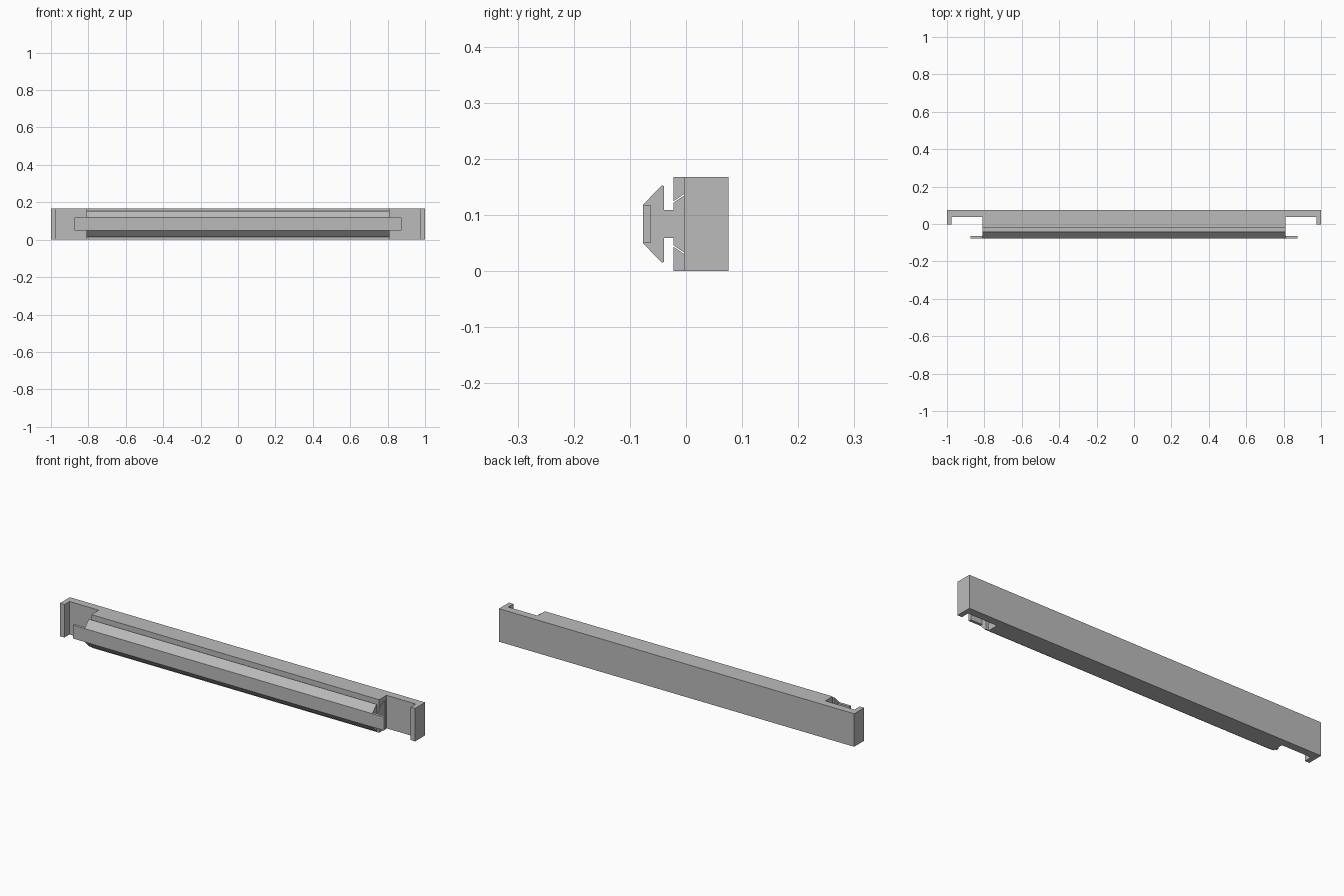
import bpy
import bmesh
from mathutils import Vector

cube = bpy.data.objects.get("Cube")
if cube:
    bpy.data.objects.remove(cube, do_unlink=True)

grey = bpy.data.materials.new("plain grey")
grey.use_nodes = True
colour = (0.5, 0.5, 0.5, 1)
grey.diffuse_color = colour
grey.node_tree.nodes["Principled BSDF"].inputs["Base Color"].default_value = colour

MID = 0.084       # height of the slide axis
HEIGHT = 0.168
HALF = 0.81       # half length of the sliding section


def extrude(name, points, depth):
    """Sweep a closed outline of 3D points along the depth vector."""
    bm = bmesh.new()
    face = bm.faces.new([bm.verts.new(p) for p in points])
    swept = bmesh.ops.extrude_face_region(bm, geom=[face])["geom"]
    bmesh.ops.translate(bm, vec=Vector(depth),
                        verts=[v for v in swept if isinstance(v, bmesh.types.BMVert)])
    bmesh.ops.recalc_face_normals(bm, faces=bm.faces)
    mesh = bpy.data.meshes.new(name)
    bm.to_mesh(mesh)
    bm.free()
    mesh.materials.append(grey)
    obj = bpy.data.objects.new(name, mesh)
    bpy.context.collection.objects.link(obj)
    return obj


def rail(name, half_profile, half_length):
    """Mirror a (y, half height) profile about the axis and run it along x."""
    loop = [(y, MID + h) for y, h in half_profile]
    loop += [(y, MID - h) for y, h in reversed(half_profile)]
    return extrude(name, [(-half_length, y, z) for y, z in loop],
                   (2 * half_length, 0, 0))


# Housing: plan outline with end lips, open pockets and a central block
right_half = [(1, 0.076), (1, -0.004), (0.975, -0.004), (0.975, 0.037),
              (HALF, 0.037), (HALF, -0.022)]
plan = right_half + [(-x, y) for x, y in reversed(right_half)]
housing = extrude("housing", [(x, y, 0) for x, y in plan], (0, 0, HEIGHT))

# Dovetail slot through the central block
slot = rail("slot_cutter", [(-0.032, 0.034), (0.012, 0.064), (0.028, 0.064)], 0.85)
slot.hide_render = True
slot.hide_viewport = True
slot.display_type = "WIRE"
cut = housing.modifiers.new("dovetail slot", "BOOLEAN")
cut.operation = "DIFFERENCE"
cut.solver = "EXACT"
cut.object = slot

# Sliding rail: bevelled nose, narrow neck and dovetail inside the slot
rail("sliding_rail", [(-0.077, 0.034), (-0.043, 0.069), (-0.039, 0.067),
                      (-0.039, 0.025), (-0.022, 0.025), (-0.022, 0.038),
                      (0.011, 0.0605), (0.025, 0.0605)], HALF)

# Front strip reaching past both rail ends
for side, name in ((1, "left_strip_end"), (-1, "right_strip_end")):
    extrude(name, [(side * HALF, y, MID + h) for y, h in
                   ((-0.077, 0.034), (-0.063, 0.034),
                    (-0.063, -0.034), (-0.077, -0.034))],
            (side * 0.065, 0, 0))
